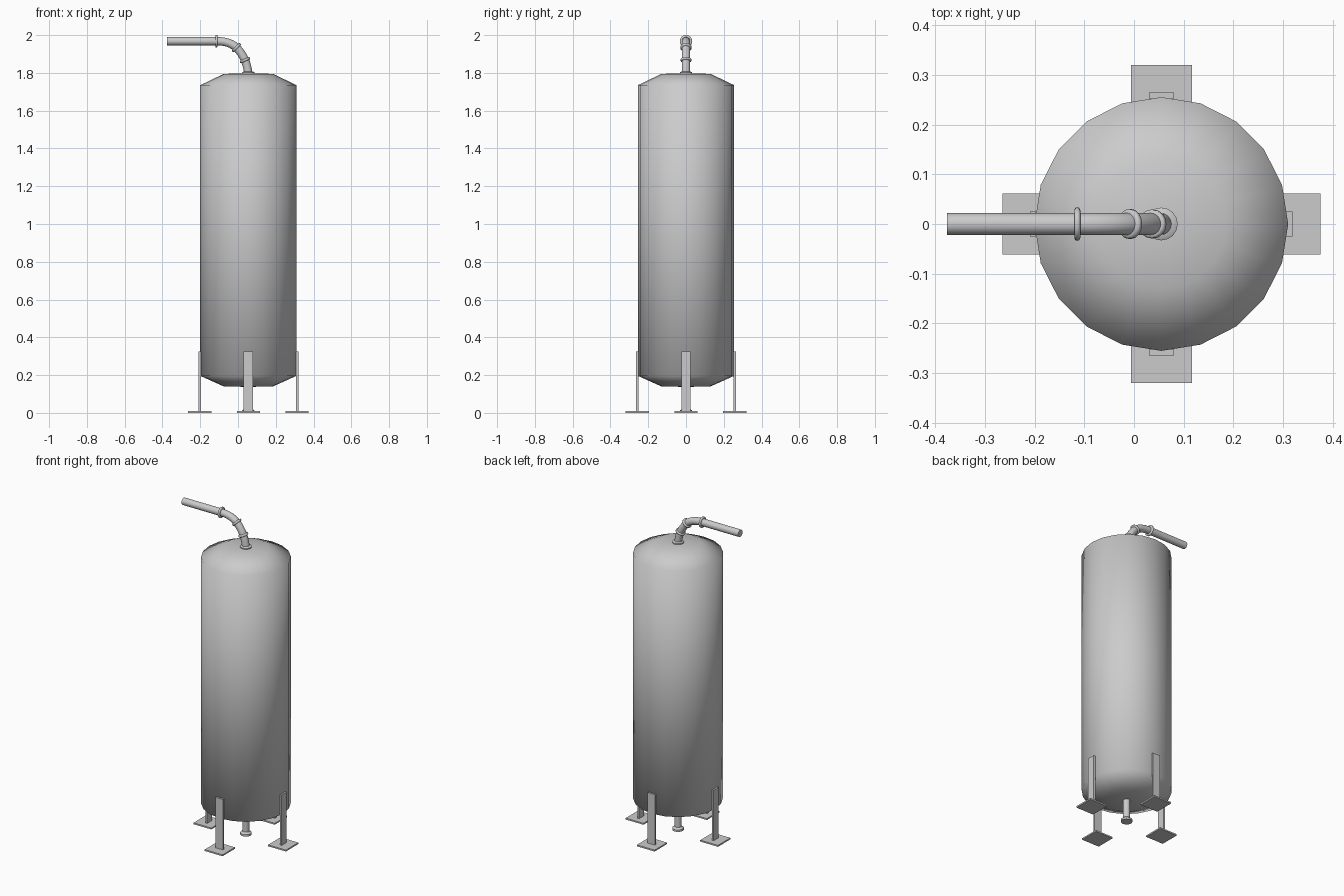
import bpy, bmesh
from math import cos, sin, pi
from mathutils import Vector

if "Cube" in bpy.data.objects:
    bpy.data.objects.remove(bpy.data.objects["Cube"])

CX = 0.055   # tank axis
Y = Vector((0, 1, 0))


def finish(name, bm, smooth):
    bmesh.ops.recalc_face_normals(bm, faces=bm.faces[:])
    for f in bm.faces:
        f.smooth = smooth
    me = bpy.data.meshes.new(name)
    bm.to_mesh(me)
    bm.free()
    ob = bpy.data.objects.new(name, me)
    bpy.context.collection.objects.link(ob)
    return ob


def sweep(name, path, radii, sides=16, sharp_angle=None):
    """Round section swept along a path lying in the XZ plane, capped."""
    pts = [Vector((x, 0, z)) for x, z in path]
    bm = bmesh.new()
    rings = []
    for i, (p, r) in enumerate(zip(pts, radii)):
        t = (pts[min(i + 1, len(pts) - 1)] - pts[max(i - 1, 0)]).normalized()
        n = Y.cross(t)
        rings.append([bm.verts.new(p + r * (cos(a) * n + sin(a) * Y))
                      for a in (2 * pi * k / sides for k in range(sides))])
    for a, b in zip(rings, rings[1:]):
        for k in range(sides):
            j = (k + 1) % sides
            bm.faces.new((a[k], a[j], b[j], b[k]))
    bm.faces.new(rings[0])
    bm.faces.new(rings[-1])
    ob = finish(name, bm, True)
    if sharp_angle:
        bpy.ops.object.select_all(action='DESELECT')
        ob.select_set(True)
        bpy.context.view_layer.objects.active = ob
        bpy.ops.object.shade_smooth_by_angle(angle=sharp_angle)
    return ob


def upright(name, profile, sides=16, sharp_angle=None):
    return sweep(name, [(CX, z) for r, z in profile],
                 [r for r, z in profile], sides, sharp_angle)


def collar(name, x, z, dx, dz, r=0.031, h=0.007):
    d = Vector((dx, dz)).normalized()
    c = Vector((x, z))
    prof = [(-h, r - 0.005), (-h * 0.6, r), (h * 0.6, r), (h, r - 0.005)]
    return sweep(name, [tuple(c + d * s) for s, _ in prof], [q for _, q in prof])


def box(name, loc, size):
    bm = bmesh.new()
    bmesh.ops.create_cube(bm, size=1)
    for v in bm.verts:
        v.co = Vector(loc) + Vector([a * b for a, b in zip(v.co, size)])
    return finish(name, bm, False)


def arc(a, ctrl, b, n=6):
    a, ctrl, b = Vector(a), Vector(ctrl), Vector(b)
    return [tuple((1 - t) ** 2 * a + 2 * t * (1 - t) * ctrl + t * t * b)
            for t in (i / n for i in range(n + 1))]


# tank body, 20-sided with chamfered domes
upright("tank_body", [(0.02, 0.138), (0.13, 0.14), (0.255, 0.196),
                      (0.255, 1.735), (0.13, 1.795), (0.02, 1.797)], 20)

# legs and foot plates on four sides
R = 0.258
for side, dx, dy in (("right", 1, 0), ("left", -1, 0), ("back", 0, 1), ("front", 0, -1)):
    x, y = CX + R * dx, R * dy
    w, t = 0.05, 0.012
    box(side + "_leg", (x, y, 0.166), (t, w, 0.318) if dx else (w, t, 0.318))
    box(side + "_foot_plate", (x, y, 0.005), (0.123, 0.123, 0.009))

# bottom drain with flange
upright("drain_pipe", [(0.02, 0.005), (0.02, 0.15)], 16, 0.7)
upright("drain_flange", [(0.033, 0.0), (0.033, 0.012), (0.021, 0.022)], 16, 0.7)

# top neck flange
upright("neck_flange", [(0.033, 1.79), (0.033, 1.803), (0.024, 1.808)], 16, 0.7)

# bent outlet pipe
path = (arc((CX, 1.795), (0.050, 1.835), (0.037, 1.868), 4)
        + arc((0.037, 1.868), (0.020, 1.905), (-0.008, 1.934), 4)[1:]
        + arc((-0.008, 1.934), (-0.045, 1.968), (-0.114, 1.968), 6)[1:]
        + [(-0.376, 1.968)])
sweep("outlet_pipe", path, [0.022] * len(path), 16, 0.7)

# pipe joint collars
collar("lower_collar", 0.037, 1.868, -0.4, 0.9, 0.029)
collar("middle_collar", -0.008, 1.934, -0.7, 0.7, 0.030)
collar("upper_collar", -0.114, 1.968, -1, 0, 0.033, 0.006)
